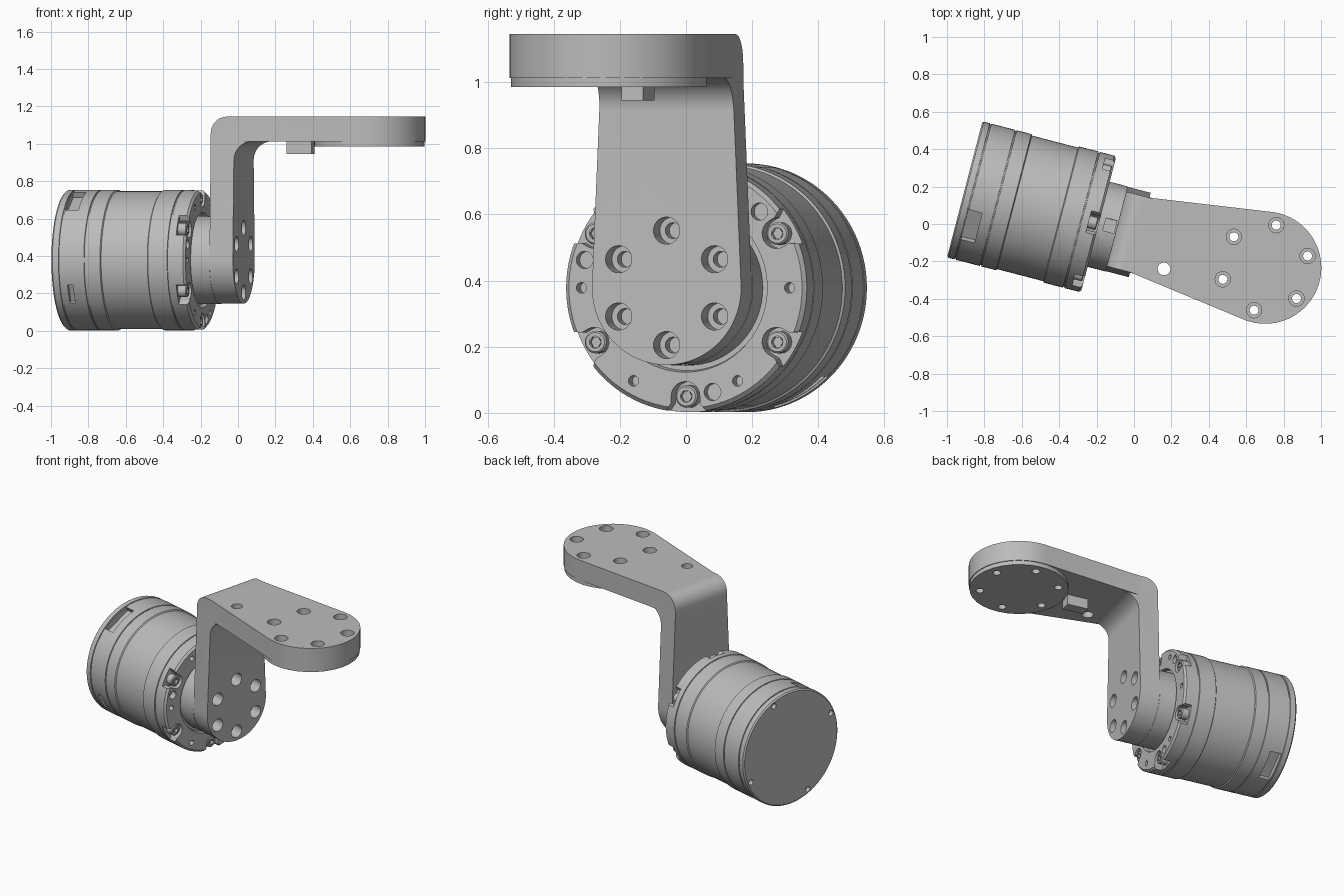
import bpy, bmesh, math
from mathutils import Matrix, Vector

cube = bpy.data.objects.get("Cube")
if cube:
    bpy.data.objects.remove(cube, do_unlink=True)

# One grey for the whole assembly
grey = bpy.data.materials.new("machined grey")
grey.use_nodes = True
colour = (0.5, 0.5, 0.5, 1)
grey.diffuse_color = colour
grey.node_tree.nodes["Principled BSDF"].inputs["Base Color"].default_value = colour

AXIS_Z = 0.378                      # height of the motor shaft
PLACE = Matrix.Translation((-0.905, 0.185, 0)) @ Matrix.Rotation(math.radians(-14.6), 4, 'Z')
TO_Z = Matrix.Rotation(math.radians(-90), 4, 'Y')    # turns an x-axis lathe upright


def make(name, bm):
    bmesh.ops.recalc_face_normals(bm, faces=bm.faces)
    mesh = bpy.data.meshes.new(name)
    bm.to_mesh(mesh)
    bm.free()
    mesh.materials.append(grey)
    obj = bpy.data.objects.new(name, mesh)
    bpy.context.collection.objects.link(obj)
    return obj


def lathe(bm, profile, matrix=Matrix(), steps=32):
    """Revolve (position, radius) points round the x axis; ends lie on the axis."""
    part = bmesh.new()
    vs = [part.verts.new((u, 0, r)) for u, r in profile]
    es = [part.edges.new(p) for p in zip(vs, vs[1:])]
    bmesh.ops.spin(part, geom=vs + es, cent=(0, 0, 0), axis=(1, 0, 0),
                   angle=math.tau, steps=steps)
    bmesh.ops.remove_doubles(part, verts=part.verts, dist=1e-5)
    bmesh.ops.recalc_face_normals(part, faces=part.faces)
    add(bm, part, matrix)


def prism(bm, points, lo, hi, matrix=Matrix()):
    """Extrude an outline in the local xy plane from z = lo to z = hi."""
    part = bmesh.new()
    face = part.faces.new([part.verts.new((x, y, lo)) for x, y in points])
    ext = bmesh.ops.extrude_face_region(part, geom=[face])
    tops = [v for v in ext["geom"] if isinstance(v, bmesh.types.BMVert)]
    bmesh.ops.translate(part, verts=tops, vec=(0, 0, hi - lo))
    bmesh.ops.recalc_face_normals(part, faces=part.faces)
    add(bm, part, matrix)


def add(bm, part, matrix):
    part.transform(matrix)
    temp = bpy.data.meshes.new("temp")
    part.to_mesh(temp)
    part.free()
    bm.from_mesh(temp)
    bpy.data.meshes.remove(temp)


def box(bm, size, matrix):
    bmesh.ops.create_cube(bm, size=1, matrix=matrix @ Matrix.Diagonal((*size, 1)))


def boolean(obj, bm, operation='DIFFERENCE'):
    helper = make("helper", bm)
    helper.hide_render = True
    mod = obj.modifiers.new("cut", 'BOOLEAN')
    mod.operation, mod.object, mod.solver = operation, helper, 'EXACT'
    deps = bpy.context.evaluated_depsgraph_get()
    result = bpy.data.meshes.new_from_object(obj.evaluated_get(deps))
    obj.modifiers.clear()
    obj.data = result
    bpy.data.objects.remove(helper, do_unlink=True)


def arc(cx, cy, r, start, end, n=10):
    return [(cx + r * math.cos(math.radians(start + (end - start) * i / n)),
             cy + r * math.sin(math.radians(start + (end - start) * i / n)))
            for i in range(n + 1)]


def polar(u, r, deg):
    """Position on the motor, turned so local y points outwards."""
    return (Matrix.Translation((u, 0, AXIS_Z)) @ Matrix.Rotation(math.radians(deg), 4, 'X')
            @ Matrix.Translation((0, r, 0)))


def hole(bm, matrix, r, lo, hi):
    lathe(bm, [(lo, 0), (lo, r), (hi, r), (hi, 0)], matrix)


HEX = range(30, 390, 60)
YZ = Matrix(((0, 0, 1, 0), (1, 0, 0, 0), (0, 1, 0, 0), (0, 0, 0, 1)))   # outline in yz
XZ = Matrix(((1, 0, 0, 0), (0, 0, -1, 0), (0, 1, 0, 0), (0, 0, 0, 1)))  # outline in xz


# Motor body with cap, seams, waist, front rim and output hub
def seam(u, r):
    return [(u - .004, r), (u - .003, r - .006), (u + .003, r - .006), (u + .004, r)]


R = 0.376
profile = ([(0, 0), (0, R - .008), (.008, R)] + seam(.045, R) + seam(.185, R)
           + [(.27, R), (.275, R - .007), (.53, R - .007), (.535, R)] + seam(.645, R)
           + [(.728, R), (.74, R - .012), (.74, .255), (.715, .25), (.715, .235),
              (.838, .235), (.838, 0)])
bm = bmesh.new()
lathe(bm, profile, Matrix.Translation((0, 0, AXIS_Z)), 96)
motor = make("motor_body", bm)

cut = bmesh.new()
for a in HEX:                       # open pockets for the rim screws
    pocket = ([(y, z) for y, z in arc(0, 0, .045, 90, 270)]
              + [(.02, -.045), (.05, -.065), (.09, -.065), (.09, .065), (.05, .065), (.02, .045)])
    prism(cut, pocket, .685, .8, polar(0, .328, a) @ YZ)
    hole(cut, polar(0, .325, a + 30), .016, .69, .8)
for a in (45, 165, 285):            # larger dowel holes
    hole(cut, polar(0, .326, a), .026, .70, .8)
for a in range(67, 427, 90):        # screws on the rear cap
    hole(cut, polar(0, .345, a), .018, -.1, .03)
for a in (120, 300):                # connector windows in the cap
    box(cut, (.075, .09, .19), polar(.085, R, a))
box(cut, (.03, .05, .11), polar(.10, R, 209))
box(cut, (.06, .06, .07), polar(.80, .24, 88))
boolean(motor, cut)

# Rim screws with hexagon sockets
bm = bmesh.new()
for a in HEX:
    lathe(bm, [(.68, 0), (.68, .034), (.727, .034), (.732, .029), (.732, .018)],
          polar(0, .328, a), 24)
    lathe(bm, [(.732, .018), (.712, .018), (.712, 0)], polar(0, .328, a), 6)
screws = make("rim_screws", bm)

# Bracket upright: bent strip trimmed to a round-bottomed, tapering outline
BACK, FRONT, UNDER, TOP = .838, .967, 1.012, 1.145
strip = ([(BACK, 0), (FRONT, 0)] + arc(FRONT + .1, UNDER - .1, .1, 180, 90)
         + [(1.1, UNDER), (1.1, TOP)] + arc(BACK + .09, TOP - .09, .09, 90, 180))
bm = bmesh.new()
prism(bm, strip, -.4, .4, XZ)
bracket = make("bracket", bm)
trim = bmesh.new()
prism(trim, arc(0, AXIS_Z, .233, 180, 360, 40) + [(.206, UNDER), (.206, 1.3), (-.206, 1.3), (-.206, UNDER)],
      .5, 1.5, YZ)
boolean(bracket, trim, 'INTERSECT')

# Bracket arm: flares out to a round end
END, END_R = 1.66, .30
arm = bmesh.new()
prism(arm, [(FRONT, .206), (FRONT, -.206)] + arc(END, 0, END_R, -97.5, 97.5, 48), UNDER, TOP)
boolean(bracket, arm, 'UNION')

# Mounting pad under the round end, and the locating block
pad = bmesh.new()
hole(pad, Matrix.Translation((END, 0, 0)) @ TO_Z, .296, .985, 1.08)
boolean(bracket, pad, 'UNION')
block = bmesh.new()
box(block, (.137, .068, .12), Matrix.Translation((1.283, -.007, 1.005)))
boolean(bracket, block, 'UNION')

# Counterbored holes in the upright and the arm
cut = bmesh.new()


def counterbore(matrix, lo, step, hi):
    lathe(cut, [(lo, 0), (lo, .024), (step, .024), (step, .041), (hi, .041), (hi, 0)], matrix)


for a in HEX:
    counterbore(polar(0, .173, a), .842, .89, 1.2)
    spot = Vector((END, 0, 0)) + Matrix.Rotation(math.radians(a), 3, 'Z') @ Vector((.235, 0, 0))
    counterbore(Matrix.Translation(spot) @ TO_Z, .9, 1.07, 1.3)
hole(cut, Matrix.Translation((1.138, -.143, 0)) @ TO_Z, .034, .8, 1.3)
boolean(bracket, cut)

# Place the assembly and shade it
bpy.ops.object.select_all(action='DESELECT')
for obj in (motor, screws, bracket):
    obj.data.transform(PLACE)
    obj.select_set(True)
bpy.context.view_layer.objects.active = motor
bpy.ops.object.shade_smooth_by_angle(angle=math.radians(30))
